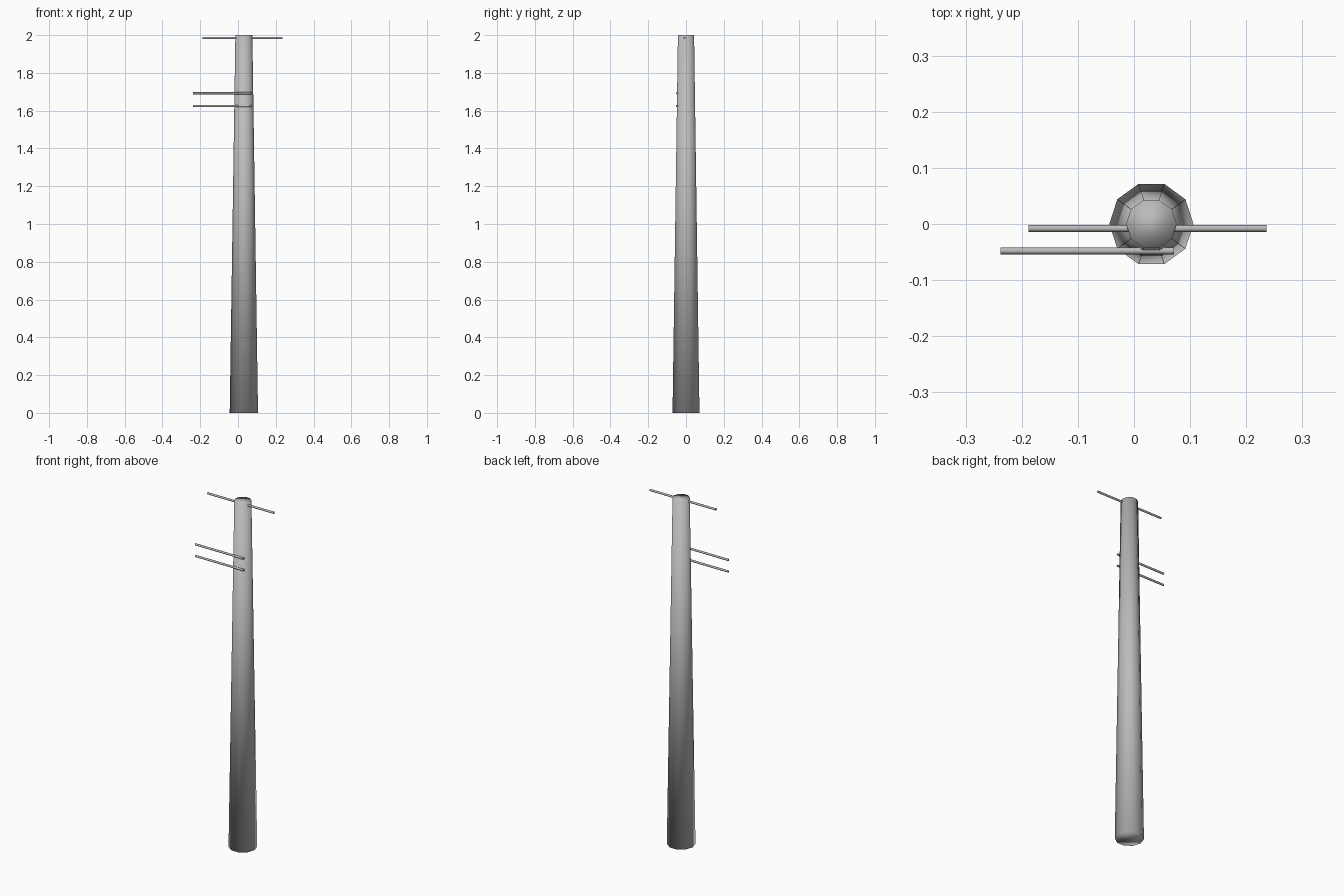
import bpy
import math

cube = bpy.data.objects.get("Cube")
if cube:
    bpy.data.objects.remove(cube, do_unlink=True)

grey = bpy.data.materials.new("plain grey")
grey.use_nodes = True
COLOUR = (0.5, 0.5, 0.5, 1)
grey.diffuse_color = COLOUR
grey.node_tree.nodes["Principled BSDF"].inputs["Base Color"].default_value = COLOUR


def finish(name):
    obj = bpy.context.object
    obj.name = name
    obj.data.materials.append(grey)
    return obj


# Tapered ten-sided pole, corners pointing along x, shading smooth over the rims
bpy.ops.mesh.primitive_cone_add(vertices=10, radius1=0.075, radius2=0.045, depth=2,
                                location=(0.031, 0, 1), rotation=(0, 0, math.pi / 2))
finish("pole")
bpy.ops.object.shade_smooth()


# Thin round bars running along x
def bar(name, x_min, x_max, y, z):
    bpy.ops.mesh.primitive_cylinder_add(vertices=10, radius=0.006, depth=x_max - x_min,
                                        location=((x_min + x_max) / 2, y, z),
                                        rotation=(0, math.pi / 2, 0))
    finish(name)
    bpy.ops.object.shade_smooth_by_angle(angle=math.radians(50))


bar("top_crossbar", -0.188, 0.236, -0.008, 1.985)
bar("upper_side_bar", -0.238, 0.071, -0.048, 1.692)
bar("lower_side_bar", -0.238, 0.071, -0.048, 1.625)
